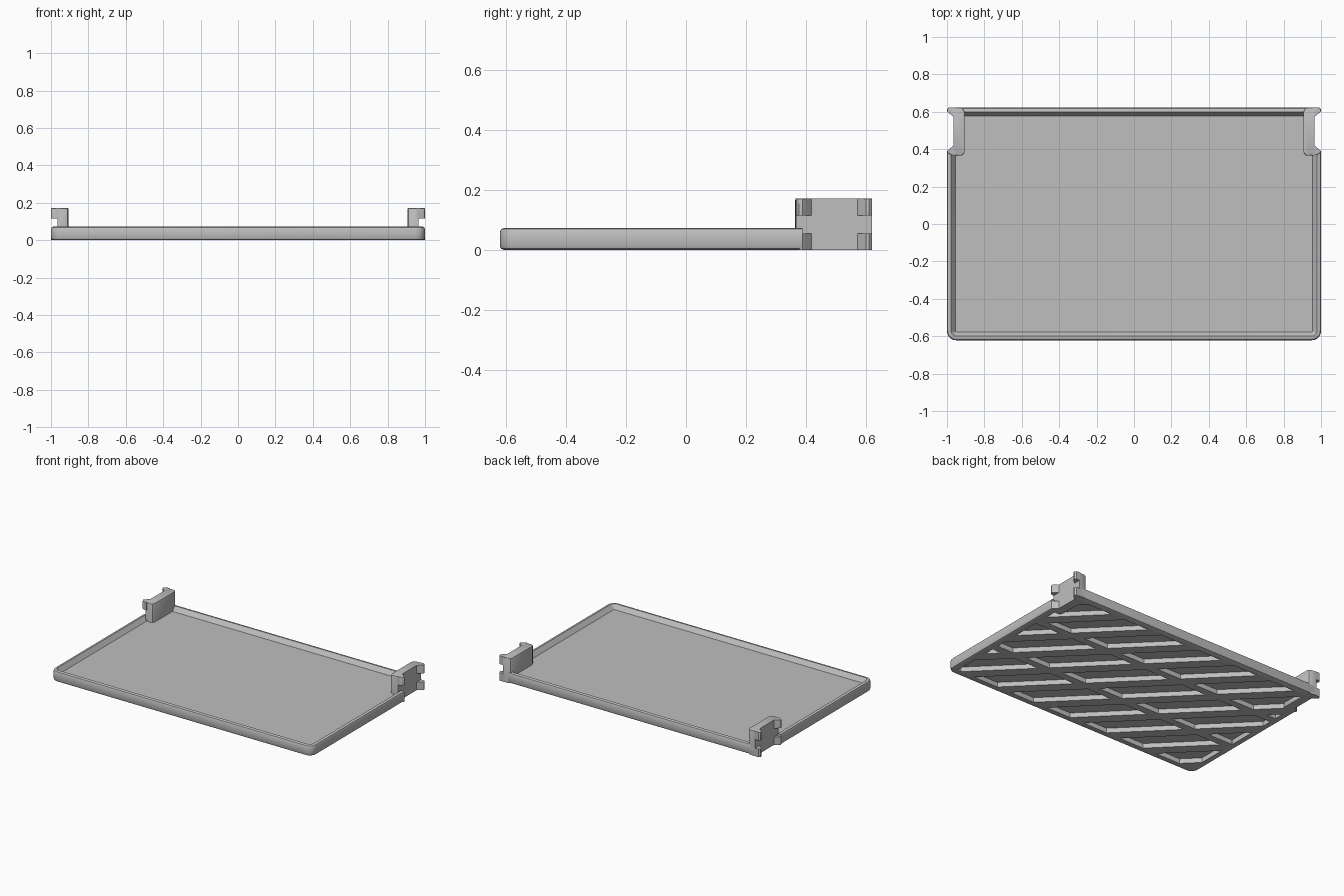
import bpy
import bmesh
import math
from mathutils import Vector

if "Cube" in bpy.data.objects:
    bpy.data.objects.remove(bpy.data.objects["Cube"], do_unlink=True)

HX, HY, H = 1.0, 0.622, 0.073      # tray half sizes and height
RIM, UNDER, FLOOR = 0.045, 0.033, 0.043
CLIP_TOP = 0.172

grey = bpy.data.materials.new("plain grey")
grey.use_nodes = True
grey.diffuse_color = (0.52, 0.52, 0.52, 1)
grey.node_tree.nodes["Principled BSDF"].inputs["Base Color"].default_value = (0.52, 0.52, 0.52, 1)


def finish(bm, name):
    bmesh.ops.recalc_face_normals(bm, faces=bm.faces)
    mesh = bpy.data.meshes.new(name)
    bm.to_mesh(mesh)
    bm.free()
    mesh.materials.append(grey)
    obj = bpy.data.objects.new(name, mesh)
    bpy.context.collection.objects.link(obj)
    return obj


def add_box(bm, centre, size):
    verts = bmesh.ops.create_cube(bm, size=1)["verts"]
    for v in verts:
        v.co = Vector(a * b for a, b in zip(v.co, size)) + Vector(centre)
    return verts


def add_prism(bm, plan, z0, z1):
    low = [bm.verts.new((x, y, z0)) for x, y in plan]
    high = [bm.verts.new((x, y, z1)) for x, y in plan]
    bm.faces.new(low)
    bm.faces.new(high)
    for i in range(len(plan)):
        j = (i + 1) % len(plan)
        bm.faces.new((low[i], low[j], high[j], high[i]))


def rounded_ring(bm, inset, z, steps=5):
    radius = max(0.05 - inset, 0.006)
    ring = []
    for k, (sx, sy) in enumerate(((1, 1), (-1, 1), (-1, -1), (1, -1))):
        cx, cy = sx * (HX - inset - radius), sy * (HY - inset - radius)
        for s in range(steps + 1):
            a = (k + s / steps) * math.pi / 2
            ring.append(bm.verts.new((cx + radius * math.cos(a), cy + radius * math.sin(a), z)))
    return ring


# Tray shell: recessed underside, rounded wall, sloped inner lip and floor
profile = [(RIM, UNDER), (RIM, 0), (0.014, 0), (0.004, 0.004), (0, 0.013),
           (0, H - 0.013), (0.004, H - 0.004), (0.013, H), (0.022, H), (RIM, FLOOR)]
bm = bmesh.new()
rings = [rounded_ring(bm, inset, z) for inset, z in profile]
for a, b in zip(rings, rings[1:]):
    for i in range(len(a)):
        j = (i + 1) % len(a)
        bm.faces.new((a[i], a[j], b[j], b[i]))
bm.faces.new(rings[0])
bm.faces.new(rings[-1])
tray = finish(bm, "tray")

# Side notches cut away where the clips sit
bm = bmesh.new()
for side in (1, -1):
    add_box(bm, (side * 1.065, 0.545, 0.05), (0.2, 0.31, 0.3))
cutter = finish(bm, "notch_cutter")
cutter.hide_render = True
cut = tray.modifiers.new("notches", "BOOLEAN")
cut.operation = "DIFFERENCE"
cut.solver = "EXACT"
cut.object = cutter
bpy.context.view_layer.objects.active = tray
bpy.ops.object.modifier_apply(modifier=cut.name)
bpy.data.objects.remove(cutter, do_unlink=True)

# Underside ribs: two lengthwise, and diagonals trimmed to the wall
bm = bmesh.new()
ix, iy = HX - RIM + 0.004, HY - RIM + 0.004
depth = UNDER + 0.004
slant = Vector((-1, 1, 0)).normalized()
across = Vector((1, 1, 0)).normalized()
for n in range(-5, 6):
    mid = across * (n * 0.21)
    for v in add_box(bm, (0, 0, depth / 2), (3.6, 0.075, depth)):
        v.co = mid + slant * v.co.x + across * v.co.y + Vector((0, 0, v.co.z))
for axis, limit in ((Vector((1, 0, 0)), ix), (Vector((0, 1, 0)), iy)):
    for sign in (1, -1):
        bmesh.ops.bisect_plane(bm, geom=bm.verts[:] + bm.edges[:] + bm.faces[:],
                               plane_co=axis * sign * limit, plane_no=axis * sign,
                               clear_outer=True)
for y in (-0.21, 0.21):
    add_box(bm, (0, y, depth / 2 - 0.0005), (2 * ix, 0.05, depth + 0.001))
for v in bm.verts:
    v.co.z = max(v.co.z, 0)
finish(bm, "underside_ribs")

# Clips: an upright web with four flared corner tabs facing outward
web = [(0.965, 0.368), (0.927, 0.365), (0.912, 0.371), (0.905, 0.387),
       (0.905, 0.598), (0.911, 0.614), (0.925, HY), (0.965, HY)]
front_tab = [(0.955, 0.366), (0.98, 0.37), (0.994, 0.378), (1, 0.39), (0.994, 0.396), (0.964, 0.42), (0.955, 0.42)]
back_tab = [(0.955, HY), (0.99, HY), (1, 0.612), (1, 0.602), (0.992, 0.595), (0.964, 0.572), (0.955, 0.572)]
for side, label in ((1, "left"), (-1, "right")):
    bm = bmesh.new()
    add_prism(bm, web, 0, CLIP_TOP)
    for tab in (front_tab, back_tab):
        add_prism(bm, tab, 0, 0.055)
        add_prism(bm, tab, 0.115, CLIP_TOP)
    soft = []
    for e in bm.edges:
        m = (e.verts[0].co + e.verts[1].co) / 2
        flat = abs(e.verts[0].co.z - e.verts[1].co.z) < 0.001
        if flat and m.z > CLIP_TOP - 0.001 and (m.x < 0.95 or m.x > 0.985):
            soft.append(e)
    bmesh.ops.bevel(bm, geom=soft, offset=0.006, segments=2, profile=0.5, affect="EDGES")
    for v in bm.verts:
        v.co.x *= side
    finish(bm, label + "_clip")

# Smooth the rounded edges, keep creases sharp
for obj in bpy.context.collection.objects:
    if obj.type == "MESH" and grey.name in obj.data.materials:
        bpy.ops.object.select_all(action="DESELECT")
        obj.select_set(True)
        bpy.context.view_layer.objects.active = obj
        bpy.ops.object.shade_smooth_by_angle(angle=math.radians(30))
